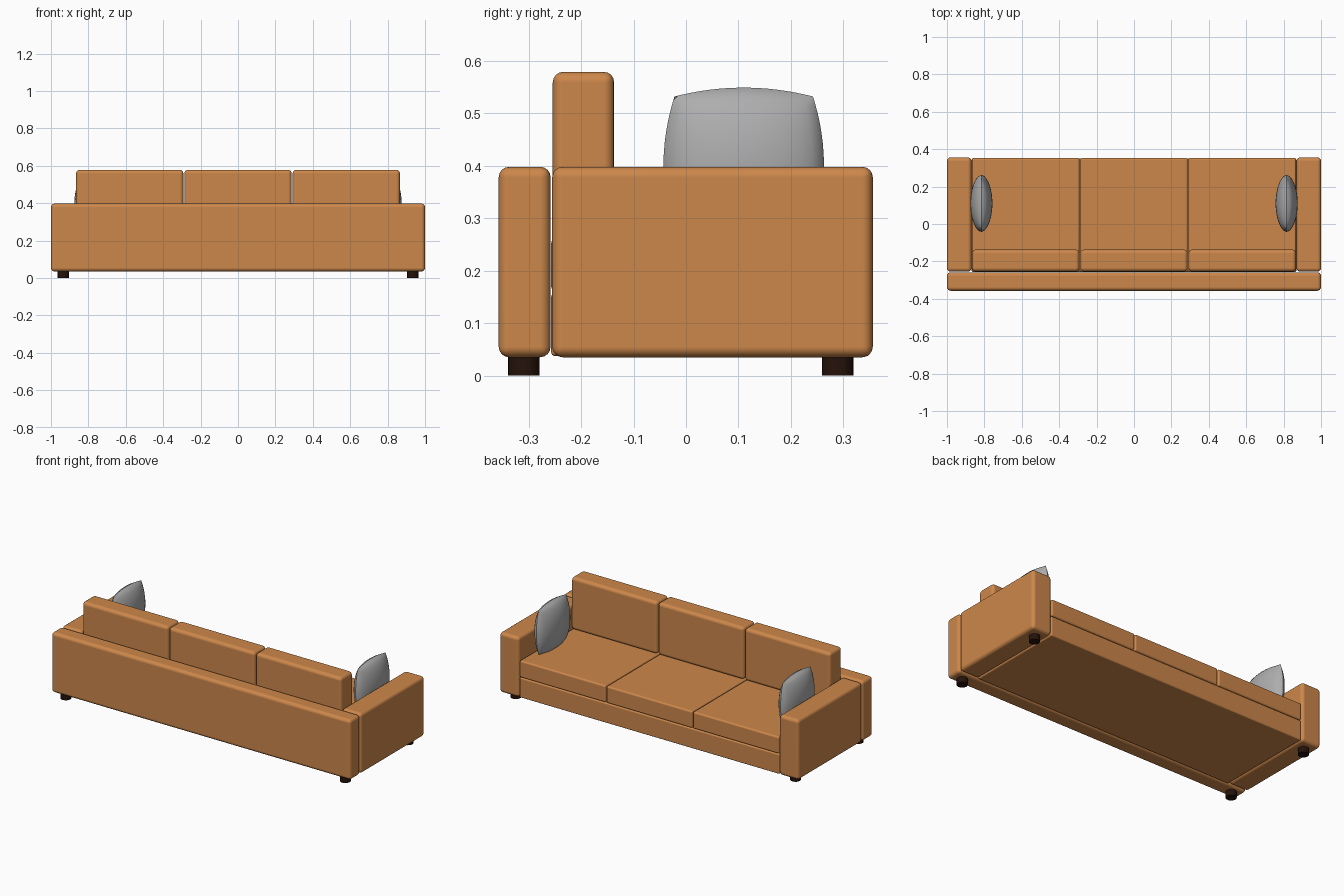
import bpy, bmesh
from math import copysign

if "Cube" in bpy.data.objects:
    bpy.data.objects.remove(bpy.data.objects["Cube"])


def material(name, rgb):
    m = bpy.data.materials.new(name)
    m.diffuse_color = (*rgb, 1)
    m.use_nodes = True
    m.node_tree.nodes["Principled BSDF"].inputs["Base Color"].default_value = m.diffuse_color
    return m


leather = material("tan_leather", (0.61, 0.245, 0.07))
dark = material("dark_wood", (0.018, 0.006, 0.003))
fabric = material("grey_fabric", (0.42, 0.42, 0.42))


def finish(obj, mat):
    obj.data.materials.append(mat)
    bpy.ops.object.select_all(action='DESELECT')
    obj.select_set(True)
    bpy.context.view_layer.objects.active = obj
    bpy.ops.object.shade_smooth_by_angle(angle=0.7)


def add_mesh(name, bm, mat):
    mesh = bpy.data.meshes.new(name)
    bm.to_mesh(mesh)
    bm.free()
    obj = bpy.data.objects.new(name, mesh)
    bpy.context.collection.objects.link(obj)
    finish(obj, mat)
    return obj


def soft_box(name, x, y, z, radius):
    """Rounded box spanning the given (min, max) ranges."""
    bm = bmesh.new()
    bmesh.ops.create_cube(bm, size=1)
    for v in bm.verts:
        v.co = [r[0] if c < 0 else r[1] for c, r in zip(v.co, (x, y, z))]
    bmesh.ops.bevel(bm, geom=bm.edges[:], offset=radius, segments=4,
                    profile=0.5, affect='EDGES')
    obj = add_mesh(name, bm, leather)
    # Keeps the large panels flat between their rounded edges
    mod = obj.modifiers.new("flat_panels", 'WEIGHTED_NORMAL')
    mod.keep_sharp = True
    mod.weight = 100


def pillow(name, x):
    """Square cushion with bowed sides, standing in the YZ plane."""
    n, corner, bow, thick = 16, 0.132, 0.021, 0.059
    bm = bmesh.new()
    for side in (-1, 1):
        grid = []
        for i in range(n + 1):
            row = []
            for j in range(n + 1):
                u, v = (2 * k / n - 1 for k in (i, j))
                u, v = (copysign(1 - (1 - abs(t)) ** 1.4, t) for t in (u, v))
                fu, fv = 1 - u * u, 1 - v * v
                row.append(bm.verts.new((x + side * thick * (fu * fv) ** 0.55,
                                         0.11 + u * (corner + bow * fv),
                                         0.40 + v * (corner + (bow - 0.004) * fu))))
            grid.append(row)
        for i in range(n):
            for j in range(n):
                bm.faces.new((grid[i][j], grid[i + 1][j],
                              grid[i + 1][j + 1], grid[i][j + 1]))
    bmesh.ops.remove_doubles(bm, verts=bm.verts[:], dist=1e-5)
    bmesh.ops.recalc_face_normals(bm, faces=bm.faces[:])
    add_mesh(name, bm, fabric)


# Frame: back panel and seat base
soft_box("back_panel", (-1, 1), (-0.357, -0.258), (0.035, 0.398), 0.02)
soft_box("seat_base", (-0.868, 0.868), (-0.257, 0.351), (0.037, 0.158), 0.008)

# Three seat and back cushions
for i, label in enumerate(("left", "middle", "right")):
    cx = (i - 1) * 0.579
    span = (cx - 0.287, cx + 0.287)
    soft_box(label + "_seat_cushion", span, (-0.257, 0.353), (0.16, 0.262), 0.01)
    soft_box(label + "_back_cushion", span, (-0.254, -0.137), (0.262, 0.579), 0.02)

# Arms, pillows and feet on both sides
for s, label in ((-1, "left"), (1, "right")):
    soft_box(label + "_arm", sorted((s * 0.869, s)), (-0.255, 0.356),
             (0.035, 0.398), 0.02)
    pillow(label + "_pillow", s * 0.816)
    for y, end in ((-0.309, "back"), (0.289, "front")):
        bpy.ops.mesh.primitive_cylinder_add(vertices=24, radius=0.03, depth=0.045,
                                            location=(s * 0.934, y, 0.0225))
        foot = bpy.context.object
        foot.name = f"{label}_{end}_foot"
        finish(foot, dark)
